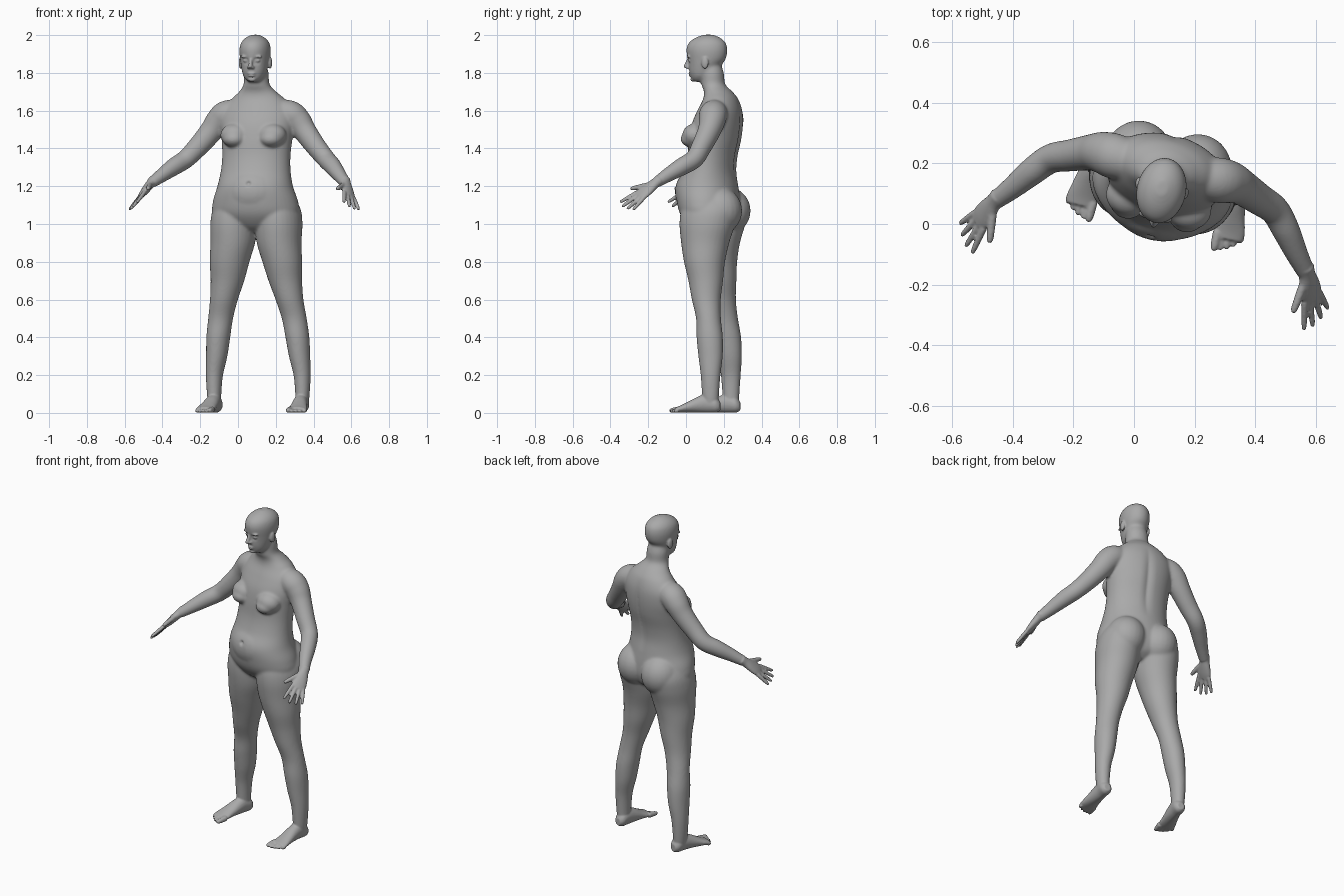
import bpy
import bmesh
import math
from mathutils import Vector, Matrix

TURN = Matrix.Rotation(math.radians(-13), 4, 'Z')
PLACE = Matrix.Translation((.095, .13, 0)) @ TURN
X, Y, Z = Vector((1, 0, 0)), Vector((0, 1, 0)), Vector((0, 0, 1))

default_cube = bpy.data.objects.get("Cube")
if default_cube:
    bpy.data.objects.remove(default_cube)


def spline(rows, steps=5):
    """Smoothly interpolate rows of numbers (Catmull-Rom)."""
    result = []
    last = len(rows) - 1
    for i in range(last):
        a, b, c, d = (rows[max(0, min(last, i + k))] for k in (-1, 0, 1, 2))
        for step in range(steps):
            t = step / steps
            result.append([
                q + t * (r - p + t * (2 * p - 5 * q + 4 * r - s + t * (3 * (q - r) + s - p))) / 2
                for p, q, r, s in zip(a, b, c, d)])
    result.append(list(rows[last]))
    return result


def loft(bm, rows, u=None, v=None, sides=32):
    """Skin elliptical rings given as x, y, z, half width, half depth."""
    rows = spline(rows)
    centres = [Vector(row[:3]) for row in rows]
    loops = []
    for i, row in enumerate(rows):
        across, deep = u, v
        if u is None:
            along = (centres[min(i + 1, len(rows) - 1)] - centres[max(i - 1, 0)]).normalized()
            across = along.cross(Z).normalized()
            deep = across.cross(along)
        loop = []
        for k in range(sides):
            angle = math.tau * k / sides
            offset = across * row[3] * math.cos(angle) + deep * row[4] * math.sin(angle)
            loop.append(bm.verts.new(centres[i] + offset))
        loops.append(loop)
    faces = [bm.faces.new(loops[0]), bm.faces.new(loops[-1])]
    for low, high in zip(loops, loops[1:]):
        for k in range(sides):
            n = (k + 1) % sides
            faces.append(bm.faces.new((low[k], low[n], high[n], high[k])))
    bmesh.ops.recalc_face_normals(bm, faces=faces)


def blob(bm, centre, radii):
    """Add an ellipsoid."""
    matrix = Matrix.Translation(centre) @ Matrix.Diagonal((*radii, 1))
    bmesh.ops.create_uvsphere(bm, u_segments=24, v_segments=16, radius=1, matrix=matrix)


def digit(bm, base, tip, r):
    """Add a rounded finger or toe."""
    rows = [(*base.lerp(tip, t), r * k, r * k) for t, k in ((0, 1), (.4, .95), (.8, .85), (1, .7))]
    loft(bm, rows, sides=14)
    blob(bm, tip, (r * .72,) * 3)


def mirror(bm):
    """Copy everything to the other side."""
    copy = bmesh.ops.duplicate(bm, geom=bm.verts[:] + bm.edges[:] + bm.faces[:])["geom"]
    for item in copy:
        if isinstance(item, bmesh.types.BMVert):
            item.co.x = -item.co.x
    bmesh.ops.reverse_faces(bm, faces=[f for f in copy if isinstance(f, bmesh.types.BMFace)])


def fuse(obj, voxel, rounds):
    """Merge overlapping shells into one skin and soften it."""
    remesh = obj.modifiers.new("Fuse", 'REMESH')
    remesh.mode = 'VOXEL'
    remesh.voxel_size = voxel
    soften = obj.modifiers.new("Soften", 'SMOOTH')
    soften.factor = .5
    soften.iterations = rounds
    graph = bpy.context.evaluated_depsgraph_get()
    mesh = bpy.data.meshes.new_from_object(obj.evaluated_get(graph))
    obj.modifiers.clear()
    obj.data = mesh


def press(bm, centre, radius, depth):
    """Push the skin backward around a point."""
    centre = Vector(centre)
    for vert in bm.verts:
        gap = (vert.co - centre).length / radius
        if gap < 1:
            vert.co.y += depth * (1 - gap * gap) ** 2


# Limbs and paired masses
bm = bmesh.new()
leg = [(.237, .055, .04, .034, .042), (.24, .055, .1, .038, .046), (.238, .055, .2, .045, .053),
       (.225, .052, .3, .056, .065), (.215, .045, .4, .063, .07), (.2, .035, .5, .066, .066),
       (.178, .018, .6, .074, .077), (.157, .01, .7, .089, .092), (.143, 0, .8, .105, .109),
       (.126, 0, .9, .118, .128), (.121, .01, 1, .125, .148), (.115, .02, 1.08, .118, .15),
       (.1, .02, 1.16, .09, .12)]
loft(bm, leg, X, Y)
arm = [(.08, .05, 1.6, .06, .06), (.17, .055, 1.582, .075, .073), (.215, .058, 1.545, .07, .07),
       (.255, .05, 1.49, .06, .062), (.32, .025, 1.41, .053, .055), (.38, 0, 1.345, .049, .05),
       (.43, -.055, 1.305, .046, .047), (.48, -.12, 1.26, .038, .038), (.53, -.18, 1.215, .03, .028)]
loft(bm, arm)
blob(bm, (.1, .07, 1.07), (.115, .122, .125))
blob(bm, (.102, -.06, 1.47), (.076, .068, .062))
blob(bm, (.1, -.075, 1.45), (.062, .064, .045))
mirror(bm)

# Torso and neck
torso = [(0, .01, .955, .05, .07), (0, .01, .99, .16, .12), (0, 0, 1.05, .23, .155),
         (0, -.01, 1.12, .228, .165), (0, -.018, 1.2, .202, .162), (0, -.005, 1.28, .187, .138),
         (0, .01, 1.36, .183, .13), (0, .025, 1.45, .19, .135), (0, .037, 1.53, .2, .131),
         (0, .05, 1.6, .19, .114), (0, .055, 1.66, .145, .09), (0, .042, 1.7, .1, .074),
         (0, .015, 1.74, .069, .063), (0, .01, 1.8, .065, .06), (0, 0, 1.86, .05, .05)]
loft(bm, torso, X, Y, 48)
blob(bm, (0, -.07, 1.17), (.16, .118, .13))

# Skull and jaw
head = [(0, -.06, 1.752, .025, .025), (0, -.055, 1.765, .042, .046), (0, -.045, 1.785, .057, .063),
        (0, -.038, 1.81, .065, .077), (0, -.03, 1.84, .072, .087), (0, -.022, 1.87, .077, .101),
        (0, -.02, 1.9, .081, .108), (0, -.02, 1.93, .081, .109), (0, -.018, 1.96, .073, .098),
        (0, -.015, 1.985, .052, .068), (0, -.012, 2.002, .02, .026)]
loft(bm, head, X, Y)
mesh = bpy.data.meshes.new("body")
bm.to_mesh(mesh)
bm.free()
body = bpy.data.objects.new("body", mesh)
bpy.context.collection.objects.link(body)
fuse(body, .007, 9)

# Feet
details = bmesh.new()
foot = [(.235, .106, .035, .02, .022), (.235, .085, .043, .035, .041), (.236, .04, .052, .037, .051),
        (.24, -.01, .044, .041, .043), (.246, -.06, .031, .046, .03), (.25, -.1, .021, .051, .02),
        (.25, -.128, .016, .047, .014)]
loft(details, foot, X, Z)
for k in range(5):
    r = .0165 if k == 0 else .0115
    x = .212 + k * .02
    digit(details, Vector((x, -.11, r + .002)), Vector((x, -.164 + k * k * .0025, r * .8)), r)

# Hands
wrist = Vector((.53, -.18, 1.215))
reach = Vector((.33, -.71, -.62)).normalized()
spread = Vector((.6, .66, -.45))
spread = (spread - reach * spread.dot(reach)).normalized()
palm = [(*(wrist + reach * t), w, d) for t, w, d in
        ((-.03, .03, .027), (0, .029, .024), (.04, .038, .022), (.08, .043, .018), (.112, .038, .012))]
loft(details, palm, spread, reach.cross(spread))
for k, length in zip((-1.5, -.5, .5, 1.5), (.096, .106, .098, .08)):
    base = wrist + reach * .1 + spread * k * .022
    digit(details, base, base + (reach + spread * k * .16) * length, .0115)
thumb = wrist + reach * .03 - spread * .022
digit(details, thumb, thumb + (reach * .75 - spread * .62) * .095, .015)

# Ears, brows, eyes and nostrils
blob(details, (.08, -.012, 1.853), (.01, .019, .032))
blob(details, (.032, -.108, 1.886), (.027, .013, .008))
blob(details, (.031, -.103, 1.865), (.015, .011, .009))
blob(details, (.011, -.122, 1.829), (.009, .011, .008))
mirror(details)

# Nose, lips and chin
loft(details, [(0, -.11, 1.885, .009, .012), (0, -.122, 1.858, .009, .013),
               (0, -.13, 1.832, .012, .017), (0, -.12, 1.823, .008, .01)], X, Y, 16)
blob(details, (0, -.107, 1.797), (.023, .013, .006))
blob(details, (0, -.105, 1.785), (.02, .013, .006))
blob(details, (0, -.093, 1.766), (.022, .016, .013))
extra = bpy.data.meshes.new("details")
details.to_mesh(extra)
details.free()

# Eye sockets, navel and spine groove, then the finished skin
bm = bmesh.new()
bm.from_mesh(body.data)
for side in (-1, 1):
    press(bm, (side * .031, -.11, 1.866), .027, .014)
press(bm, (0, -.185, 1.215), .02, .016)
for vert in bm.verts:
    x, y, z = vert.co
    if y > .06 and abs(x) < .05 and 1.2 < z < 1.66:
        fade = math.sin(math.pi * (z - 1.2) / .46)
        vert.co.y -= .012 * fade * (1 - abs(x) / .05) ** 2
bm.from_mesh(extra)
bm.to_mesh(body.data)
bm.free()
bpy.data.meshes.remove(extra)
fuse(body, .005, 3)
body.data.transform(PLACE)
body.data.update()

# Plain grey skin, smooth shaded
grey = bpy.data.materials.new("plain grey")
grey.use_nodes = True
colour = (.4, .4, .4, 1)
grey.diffuse_color = colour
grey.node_tree.nodes["Principled BSDF"].inputs["Base Color"].default_value = colour
body.data.materials.clear()
body.data.materials.append(grey)
bpy.context.view_layer.objects.active = body
body.select_set(True)
bpy.ops.object.shade_smooth()
